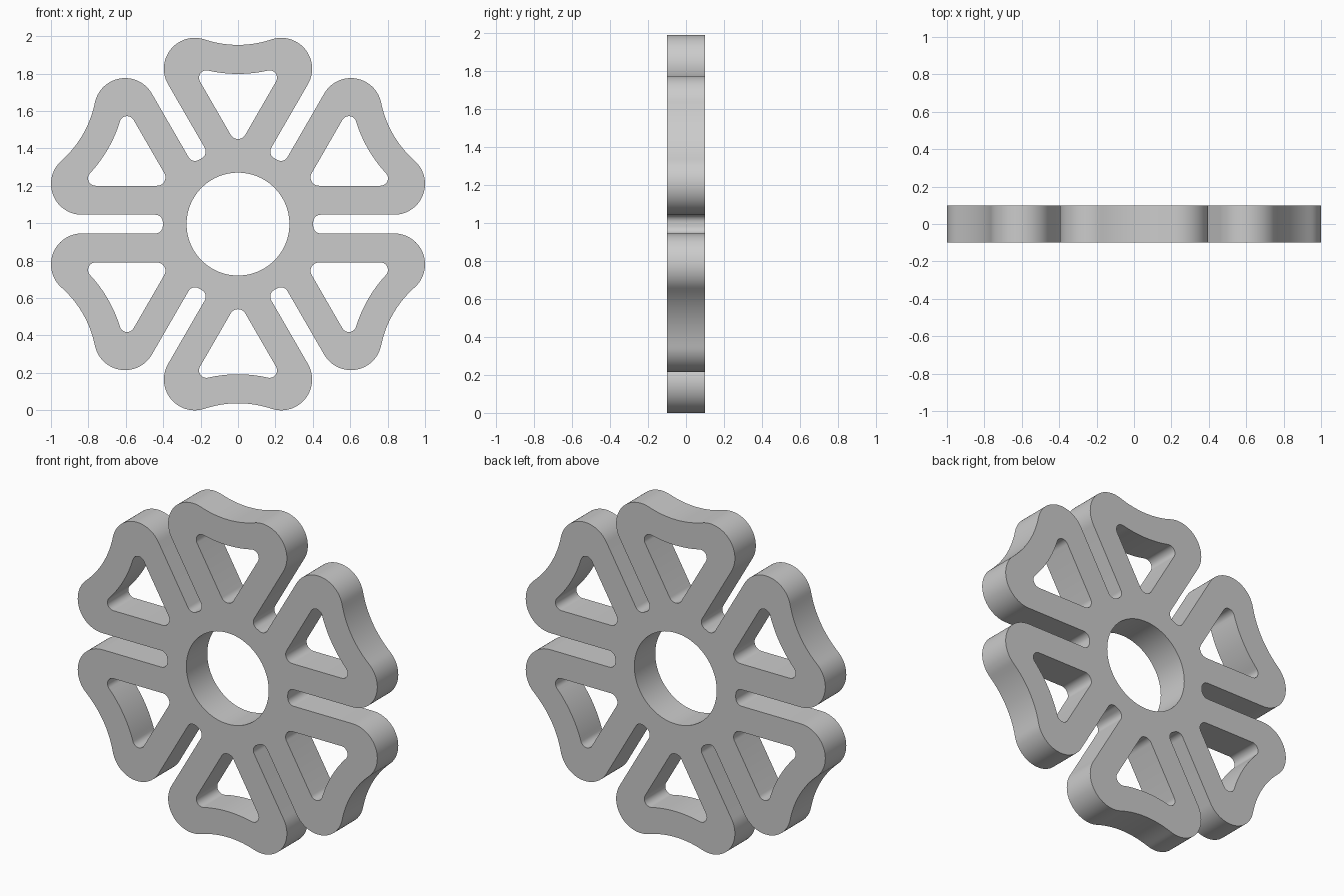
import bpy, bmesh
from math import radians, cos, sin, pi, sqrt, atan2
from mathutils import Vector, Matrix

if "Cube" in bpy.data.objects:
    bpy.data.objects.remove(bpy.data.objects["Cube"])

HALF_DEPTH = 0.1
CENTRE_Z = 0.995
AXIS = Vector((cos(pi / 6), sin(pi / 6)))      # middle line of the first petal


def arc(c, r, a0, a1, n):
    return [Vector((c[0] + r * cos(a0 + (a1 - a0) * i / n),
                    c[1] + r * sin(a0 + (a1 - a0) * i / n))) for i in range(n + 1)]


def mirrored(half):
    """Half a petal outline plus its reflection across the petal axis."""
    other = [2 * p.dot(AXIS) * AXIS - p for p in reversed(half)]
    return half + other[1:]


def turned(pts, k):
    rot = Matrix.Rotation(k * pi / 3, 2)
    return [rot @ p for p in pts]


# Outer edge of a petal: slot end fillet, round lobe, shallow dip
dip = AXIS * 1.518
lobe = Vector((0.835, 0.215))
a = atan2(dip.y - lobe.y, dip.x - lobe.x)
petal = mirrored(arc((0.442, 0.01), 0.04, pi, pi / 2, 8)
                 + arc(lobe, 0.165, -pi / 2, a, 28)
                 + arc(dip, 0.56, a + pi, radians(210), 8)[1:])

# Window in a petal: inner apex, outer corner, inward bowed edge
corner = Vector((dip.x - sqrt(0.755 ** 2 - (dip.y - 0.245) ** 2), 0.245))
b = atan2(dip.y - corner.y, dip.x - corner.x)
window = mirrored(arc(AXIS * 0.50, 0.045, radians(210), radians(270), 6)
                  + arc(corner, 0.04, -pi / 2, b, 14)
                  + arc(dip, 0.715, b + pi, radians(210), 8)[1:])
window.pop()

# All loops: rim, hub bore and six windows
loops = [[p for k in range(6) for p in turned(petal, k)],
         arc((0, 0), 0.275, 0, 2 * pi, 96)[:-1]]
loops += [turned(window, k) for k in range(6)]

# Fill the flat profile and extrude it into the plate
bm = bmesh.new()
for loop in loops:
    vs = [bm.verts.new((p.x, -HALF_DEPTH, p.y + CENTRE_Z)) for p in loop]
    for i, v in enumerate(vs):
        bm.edges.new((v, vs[i - 1]))
bmesh.ops.triangle_fill(bm, edges=bm.edges[:], use_beauty=True, use_dissolve=False,
                        normal=(0, -1, 0))
ext = bmesh.ops.extrude_face_region(bm, geom=bm.faces[:], use_keep_orig=True)
bmesh.ops.translate(bm, vec=(0, 2 * HALF_DEPTH, 0),
                    verts=[g for g in ext["geom"] if isinstance(g, bmesh.types.BMVert)])
bmesh.ops.recalc_face_normals(bm, faces=bm.faces[:])

mesh = bpy.data.meshes.new("petal_wheel")
bm.to_mesh(mesh)
bm.free()
wheel = bpy.data.objects.new("petal_wheel", mesh)
bpy.context.collection.objects.link(wheel)
bpy.context.view_layer.objects.active = wheel
wheel.select_set(True)
bpy.ops.object.shade_smooth_by_angle(angle=radians(30))
